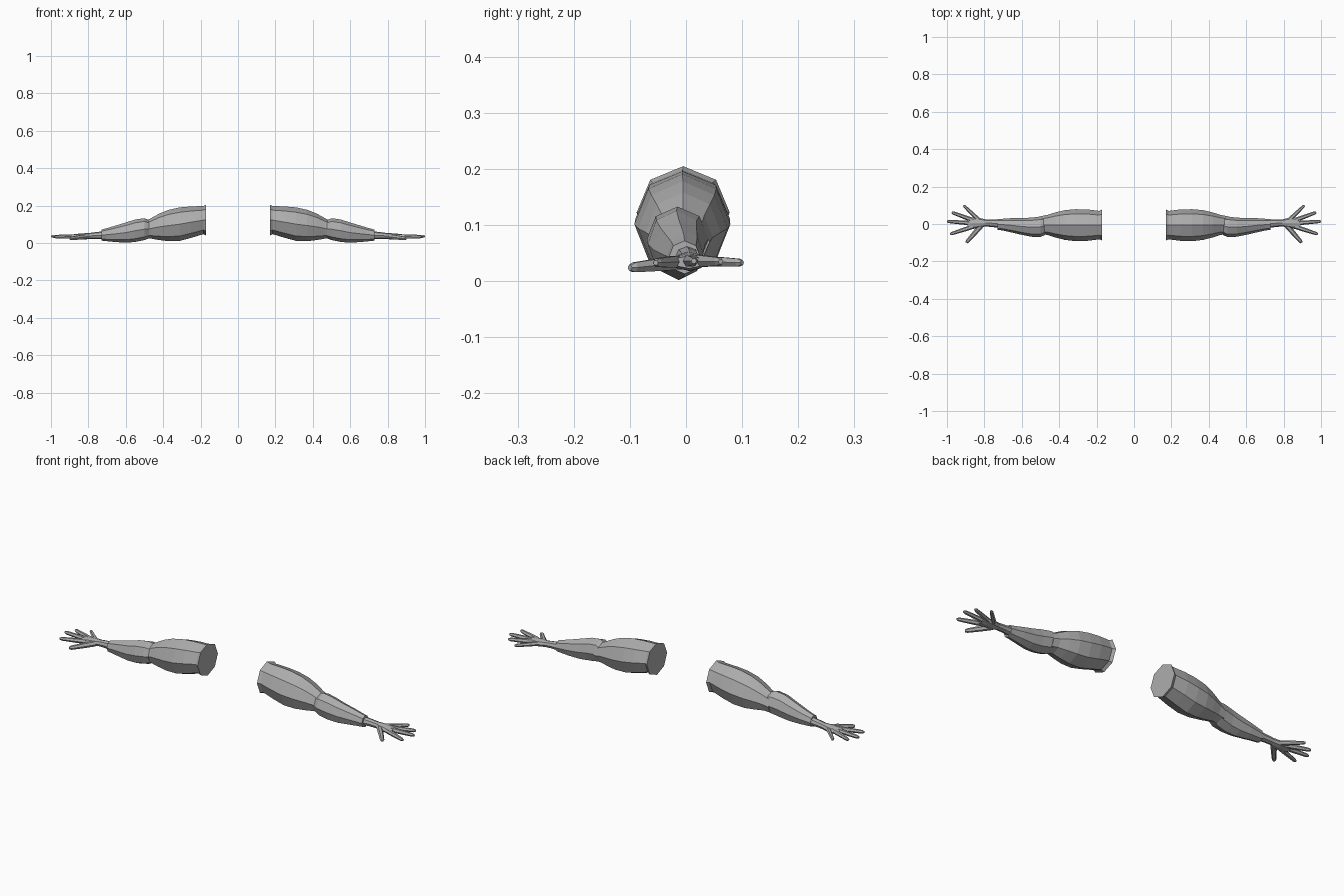
import bpy, bmesh, math
from mathutils import Vector

grey = bpy.data.materials.new("plain_grey")
grey.diffuse_color = (0.42, 0.42, 0.42, 1)


def tube(name, rings, heading=0.0, sides=8):
    """Closed loft of (x, y, z, half_width, half_height) rings, mirrored to both arms."""
    across = Vector((-math.sin(heading), math.cos(heading), 0))
    bm = bmesh.new()
    loops = []
    for x, y, z, w, h in rings:
        loops.append([bm.verts.new(Vector((x, y, z))
                      + across * w * math.cos(2 * math.pi * i / sides)
                      + Vector((0, 0, h * math.sin(2 * math.pi * i / sides))))
                      for i in range(sides)])
    for a, b in zip(loops, loops[1:]):
        for i in range(sides):
            j = (i + 1) % sides
            bm.faces.new((a[i], a[j], b[j], b[i]))
    bm.faces.new(loops[0])
    bm.faces.new(loops[-1])
    bmesh.ops.recalc_face_normals(bm, faces=bm.faces)
    mesh = bpy.data.meshes.new(name)
    bm.to_mesh(mesh)
    bm.free()
    mesh.materials.append(grey)
    ob = bpy.data.objects.new(name, mesh)
    bpy.context.collection.objects.link(ob)
    ob.modifiers.new("both_sides", "MIRROR").use_mirror_merge = False
    return ob


def extents(x, y0, y1, z0, z1):
    return (x, (y0 + y1) / 2, (z0 + z1) / 2, (y1 - y0) / 2, (z1 - z0) / 2)


# upper arm sleeve, flared at the shoulder and pinched at the elbow
tube("upper_arm", [extents(*r) for r in (
    (0.17, -0.088, 0.078, 0.040, 0.205),
    (0.185, -0.082, 0.070, 0.048, 0.198),
    (0.25, -0.090, 0.078, 0.028, 0.196),
    (0.31, -0.092, 0.079, 0.012, 0.191),
    (0.37, -0.085, 0.074, 0.010, 0.178),
    (0.42, -0.072, 0.062, 0.016, 0.158),
    (0.465, -0.058, 0.048, 0.024, 0.133),
    (0.50, -0.054, 0.042, 0.024, 0.115))])

# forearm sleeve, overlapping the elbow and ending in an open-looking cuff
tube("forearm", [extents(*r) for r in (
    (0.475, -0.058, 0.042, 0.026, 0.122),
    (0.50, -0.070, 0.040, 0.016, 0.133),
    (0.55, -0.068, 0.034, 0.006, 0.126),
    (0.60, -0.058, 0.032, 0.002, 0.110),
    (0.66, -0.044, 0.031, 0.006, 0.092),
    (0.70, -0.035, 0.028, 0.010, 0.080),
    (0.73, -0.031, 0.026, 0.013, 0.072))])

# wrist and palm
tube("hand", [extents(*r) for r in (
    (0.71, -0.022, 0.024, 0.020, 0.064),
    (0.76, -0.016, 0.024, 0.023, 0.059),
    (0.795, -0.013, 0.025, 0.022, 0.054),
    (0.83, -0.022, 0.034, 0.018, 0.052),
    (0.865, -0.026, 0.036, 0.019, 0.049),
    (0.89, -0.020, 0.030, 0.023, 0.045))])

# fingers: base and tip points, base radius
FINGERS = {
    "thumb": ((0.815, -0.006, 0.034), (0.897, -0.100, 0.024), 0.014),
    "index_finger": ((0.86, -0.014, 0.035), (0.983, -0.054, 0.033), 0.012),
    "middle_finger": ((0.86, 0.004, 0.036), (1.000, 0.014, 0.036), 0.012),
    "ring_finger": ((0.855, 0.018, 0.036), (0.974, 0.062, 0.035), 0.012),
    "little_finger": ((0.83, 0.022, 0.036), (0.912, 0.100, 0.033), 0.011),
}
for name, (base, tip, r) in FINGERS.items():
    base, tip = Vector(base), Vector(tip)
    d = tip - base
    rings = [(*(base + d * t), r * s, r * s)
             for t, s in ((0, 1.0), (0.35, 0.95), (0.62, 0.85), (0.92, 0.72), (1, 0.4))]
    tube(name, rings, math.atan2(d.y, d.x), 6)
